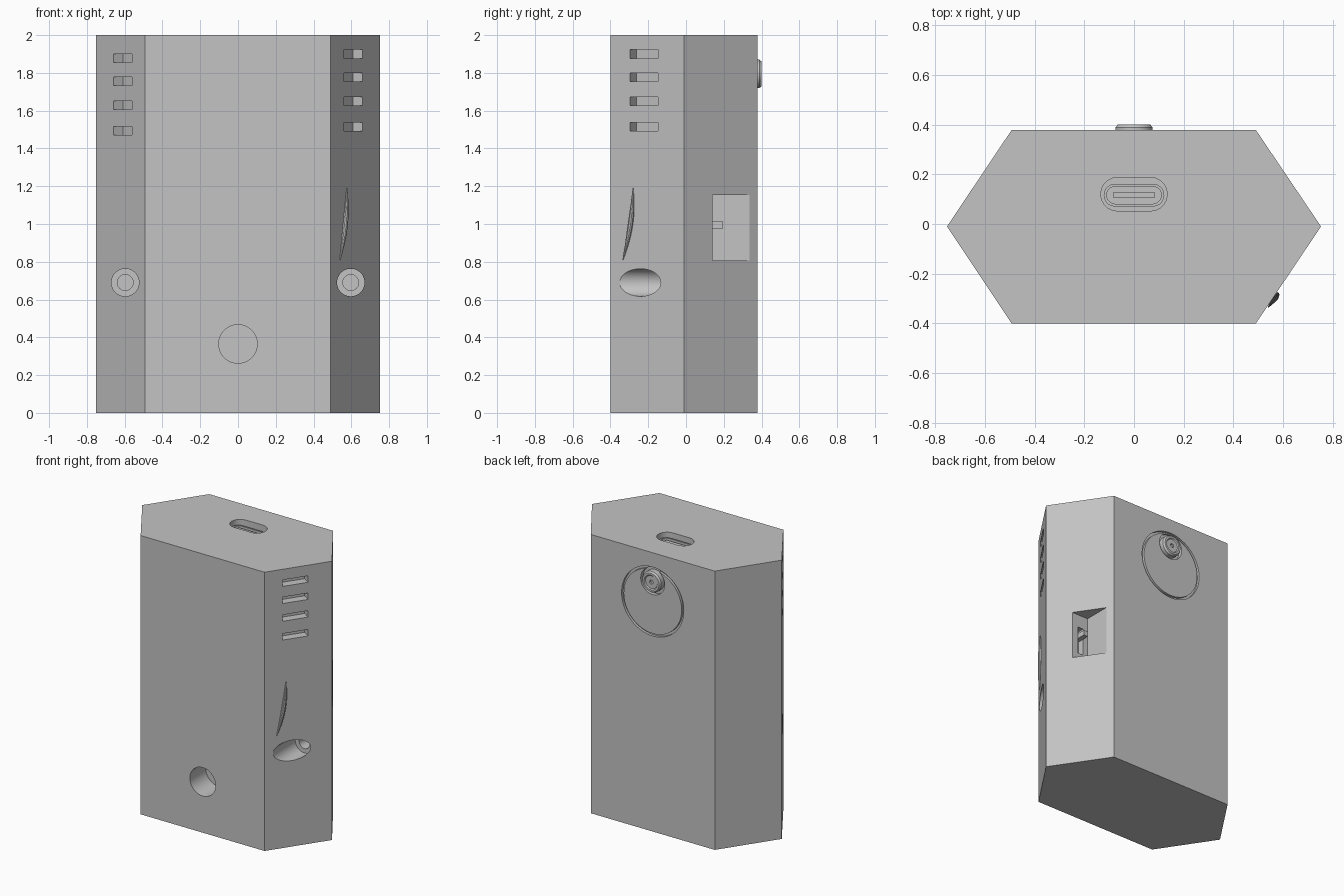
import bpy, bmesh, math
from mathutils import Matrix, Vector

cube = bpy.data.objects.get("Cube")
if cube:
    bpy.data.objects.remove(cube, do_unlink=True)

grey = bpy.data.materials.new("plain grey")
grey.use_nodes = True
COLOUR = (0.55, 0.55, 0.55, 1)
grey.diffuse_color = COLOUR
bsdf = next(n for n in grey.node_tree.nodes if n.type == 'BSDF_PRINCIPLED')
bsdf.inputs["Base Color"].default_value = COLOUR
bsdf.inputs["Roughness"].default_value = 0.7


def add(name, bm):
    """Turn a bmesh into a finished object."""
    bmesh.ops.remove_doubles(bm, verts=bm.verts, dist=1e-5)
    bmesh.ops.recalc_face_normals(bm, faces=bm.faces)
    mesh = bpy.data.meshes.new(name)
    bm.to_mesh(mesh)
    bm.free()
    mesh.materials.append(grey)
    ob = bpy.data.objects.new(name, mesh)
    bpy.context.collection.objects.link(ob)
    return ob


def smooth(ob):
    bpy.ops.object.select_all(action='DESELECT')
    ob.select_set(True)
    bpy.context.view_layer.objects.active = ob
    bpy.ops.object.shade_smooth_by_angle(angle=math.radians(30))


def prism(name, outline, z0, z1):
    """Extrude an outline in x and y from z0 to z1."""
    bm = bmesh.new()
    face = bm.faces.new([bm.verts.new((x, y, z0)) for x, y in outline])
    new = bmesh.ops.extrude_face_region(bm, geom=[face])["geom"]
    verts = [v for v in new if isinstance(v, bmesh.types.BMVert)]
    bmesh.ops.translate(bm, verts=verts, vec=(0, 0, z1 - z0))
    return add(name, bm)


def box(name, centre, size, turn=0):
    bm = bmesh.new()
    matrix = (Matrix.Translation(centre) @ Matrix.Rotation(turn, 4, 'Z')
              @ Matrix.Diagonal((*size, 1)))
    bmesh.ops.create_cube(bm, size=1, matrix=matrix)
    return add(name, bm)


def lathe(name, profile, x, z, closed=False):
    """Spin a profile of (radius, y) around the y axis through x, z."""
    bm = bmesh.new()
    verts = [bm.verts.new((r, y, 0)) for r, y in profile]
    edges = [bm.edges.new(p) for p in zip(verts, verts[1:])]
    if closed:
        edges.append(bm.edges.new((verts[-1], verts[0])))
    bmesh.ops.spin(bm, geom=verts + edges, cent=(0, 0, 0), axis=(0, 1, 0),
                   angle=math.tau, steps=48, dvec=(0, 0, 0))
    bmesh.ops.translate(bm, verts=bm.verts, vec=(x, 0, z))
    return add(name, bm)


def stadium(width, depth, cy, steps=10):
    """Outline of a slot with round ends."""
    r, pts = depth / 2, []
    for side in (1, -1):
        for i in range(steps + 1):
            a = math.pi * (i / steps - 0.5)
            pts.append((side * (width / 2 - r + r * math.cos(a)),
                        cy + side * r * math.sin(a)))
    return pts


def carve(ob, cutters):
    for c in cutters:
        c.hide_render = True
        mod = ob.modifiers.new(c.name, 'BOOLEAN')
        mod.operation, mod.solver, mod.object = 'DIFFERENCE', 'EXACT', c
    deps = bpy.context.evaluated_depsgraph_get()
    mesh = bpy.data.meshes.new_from_object(ob.evaluated_get(deps))
    ob.modifiers.clear()
    ob.data = mesh
    for c in cutters:
        bpy.data.objects.remove(c, do_unlink=True)


# Six-sided body
BACK, FRONT = 0.378, -0.40
SLOPE = 0.39 / 0.262
body = prism("body", [(-0.753, -0.01), (-0.493, FRONT), (0.491, FRONT),
                      (0.753, -0.01), (0.491, BACK), (-0.493, BACK)], 0, 2)


def face_y(x):
    """Depth of the front slanted faces at x."""
    return FRONT + (abs(x) - 0.491) * SLOPE


cutters = []
turn = math.atan(SLOPE)
for side in (1, -1):
    # Vent slots
    for z in (1.9, 1.777, 1.65, 1.515):
        x, height = 0.61 * side, z - (0.022 if side < 0 else 0)
        cutters.append(box("vent_cutter", (x, face_y(x), height),
                           (0.178, 0.12, 0.046), side * turn))
    # Stepped screw holes
    cutters.append(lathe("screw_cutter", [(0, -0.6), (0.073, -0.6), (0.073, -0.1),
                                          (0.042, -0.1), (0.042, 0.05), (0, 0.05)],
                         0.597 * side, 0.69))

# Round hole in the front
cutters.append(lathe("front_hole_cutter", [(0, -0.6), (0.102, -0.6),
                                           (0.102, -0.22), (0, -0.22)], 0, 0.365))
# Corner pocket for the side switch, with its slot
cutters.append(box("pocket_cutter", (0.77, 0.39, 0.98), (0.5, 0.5, 0.345)))
cutters.append(box("switch_slot_cutter", (0.58, 0.13, 0.96), (0.045, 0.08, 0.2)))
# Ring groove and button socket on the back
cutters.append(lathe("groove_cutter", [(0.23, 0.36), (0.247, 0.36), (0.247, 0.45),
                                       (0.23, 0.45)], 0, 1.65, closed=True))
cutters.append(lathe("socket_cutter", [(0, 0.35), (0.095, 0.35),
                                       (0.095, 0.45), (0, 0.45)], 0, 1.795))
# Charging port recess and cavity
PORT_Y = 0.12
cutters.append(prism("port_cutter", stadium(0.268, 0.135, PORT_Y), 1.95, 2.1))
cutters.append(prism("port_cavity_cutter", stadium(0.22, 0.072, PORT_Y - 0.004), 1.82, 1.97))
carve(body, cutters)
smooth(body)

# Port shell and tongue
shell = prism("port_shell", stadium(0.244, 0.092, PORT_Y - 0.004), 1.94, 1.968)
carve(shell, [prism("shell_cutter", stadium(0.22, 0.07, PORT_Y - 0.004), 1.9, 2.0)])
smooth(shell)
box("port_tongue", (0, PORT_Y - 0.004, 1.89), (0.165, 0.024, 0.15))

# Side switch knob
box("switch_knob", (0.58, 0.15, 0.995), (0.035, 0.09, 0.036))

# Back button with a stepped rim and a small centre dimple
button = lathe("back_button", [(0, 0.345), (0.075, 0.345), (0.075, 0.388),
                               (0.066, 0.4), (0.052, 0.4), (0.046, 0.393),
                               (0.014, 0.393), (0.014, 0.38), (0, 0.38)], 0, 1.795)
smooth(button)

# Tapered curved ridge on the left slanted face
path = bpy.data.curves.new("ridge_path", 'CURVE')
path.dimensions = '3D'
path.bevel_depth, path.bevel_resolution = 0.014, 3
spline = path.splines.new('POLY')
COUNT = 20
spline.points.add(COUNT)
for i, p in enumerate(spline.points):
    t = i / COUNT
    x = 0.537 + 0.036 * (1 - (1 - t) ** 2)
    p.co = (x + 0.004, face_y(x) - 0.003, 0.81 + 0.38 * t, 1)
    p.radius = 0.15 + 0.85 * math.sin(math.pi * t)
helper = bpy.data.objects.new("ridge_helper", path)
bpy.context.collection.objects.link(helper)
deps = bpy.context.evaluated_depsgraph_get()
mesh = bpy.data.meshes.new_from_object(helper.evaluated_get(deps))
bpy.data.objects.remove(helper, do_unlink=True)
mesh.materials.clear()
mesh.materials.append(grey)
ridge = bpy.data.objects.new("curved_ridge", mesh)
bpy.context.collection.objects.link(ridge)
smooth(ridge)
